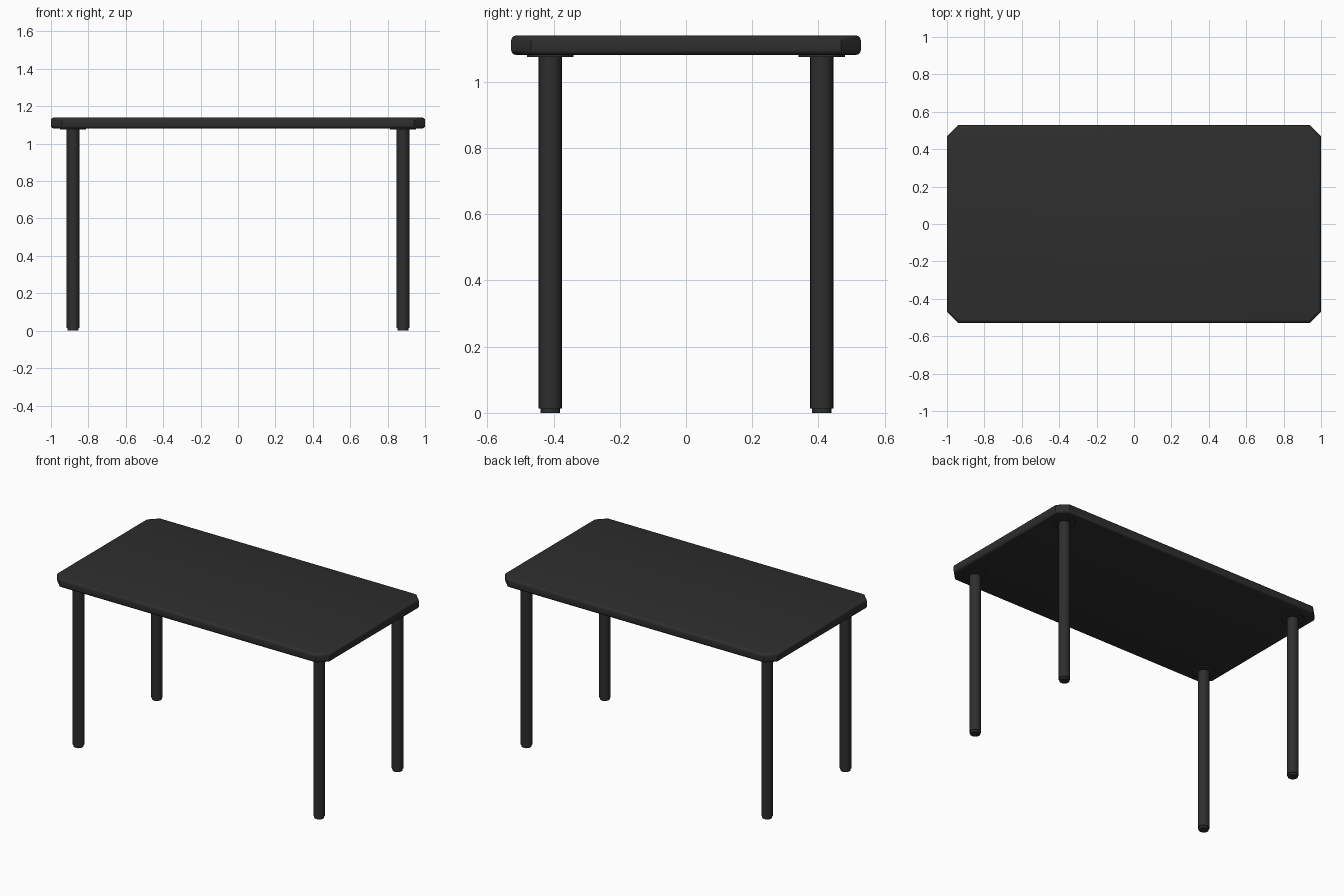
import bpy, bmesh

if "Cube" in bpy.data.objects:
    bpy.data.objects.remove(bpy.data.objects["Cube"])

mat = bpy.data.materials.new("charcoal black")
mat.diffuse_color = (0.027, 0.027, 0.027, 1)
mat.use_nodes = True
mat.node_tree.nodes["Principled BSDF"].inputs["Base Color"].default_value = mat.diffuse_color


def finish(ob):
    ob.data.materials.append(mat)
    bpy.ops.object.select_all(action='DESELECT')
    ob.select_set(True)
    bpy.context.view_layer.objects.active = ob
    bpy.ops.object.shade_smooth_by_angle(angle=0.6)


def disc(name, x, y, z0, z1, r):
    bpy.ops.mesh.primitive_cylinder_add(vertices=24, radius=r, depth=z1 - z0,
                                        location=(x, y, (z0 + z1) / 2))
    ob = bpy.context.object
    ob.name = name
    finish(ob)


# Tabletop: slab with chamfered corners and softly rounded rims
X, Y, C, Z0, Z1 = 1.0, 0.528, 0.06, 1.081, 1.14
outline = [(X, Y - C), (X - C, Y), (C - X, Y), (-X, Y - C),
           (-X, C - Y), (C - X, -Y), (X - C, -Y), (X, C - Y)]
bm = bmesh.new()
base = bm.faces.new([bm.verts.new((x, y, Z0)) for x, y in outline])
ext = bmesh.ops.extrude_face_region(bm, geom=[base])
for v in ext["geom"]:
    if isinstance(v, bmesh.types.BMVert):
        v.co.z = Z1
bmesh.ops.recalc_face_normals(bm, faces=bm.faces)
rims = [e for e in bm.edges if abs(e.verts[0].co.z - e.verts[1].co.z) < 1e-4]
bmesh.ops.bevel(bm, geom=rims, offset=0.015, segments=3, profile=0.5,
                affect='EDGES')
me = bpy.data.meshes.new("tabletop")
bm.to_mesh(me)
bm.free()
top = bpy.data.objects.new("tabletop", me)
bpy.context.collection.objects.link(top)
finish(top)

# Legs with mounting plates and foot pads
for sx, side in ((-1, "left"), (1, "right")):
    for sy, end in ((-1, "front"), (1, "back")):
        x, y = sx * 0.882, sy * 0.41
        disc(f"{end}_{side}_mounting_plate", x, y, 1.075, 1.083, 0.07)
        disc(f"{end}_{side}_leg", x, y, 0.0135, 1.076, 0.035)
        disc(f"{end}_{side}_foot", x, y, 0, 0.0145, 0.03)
